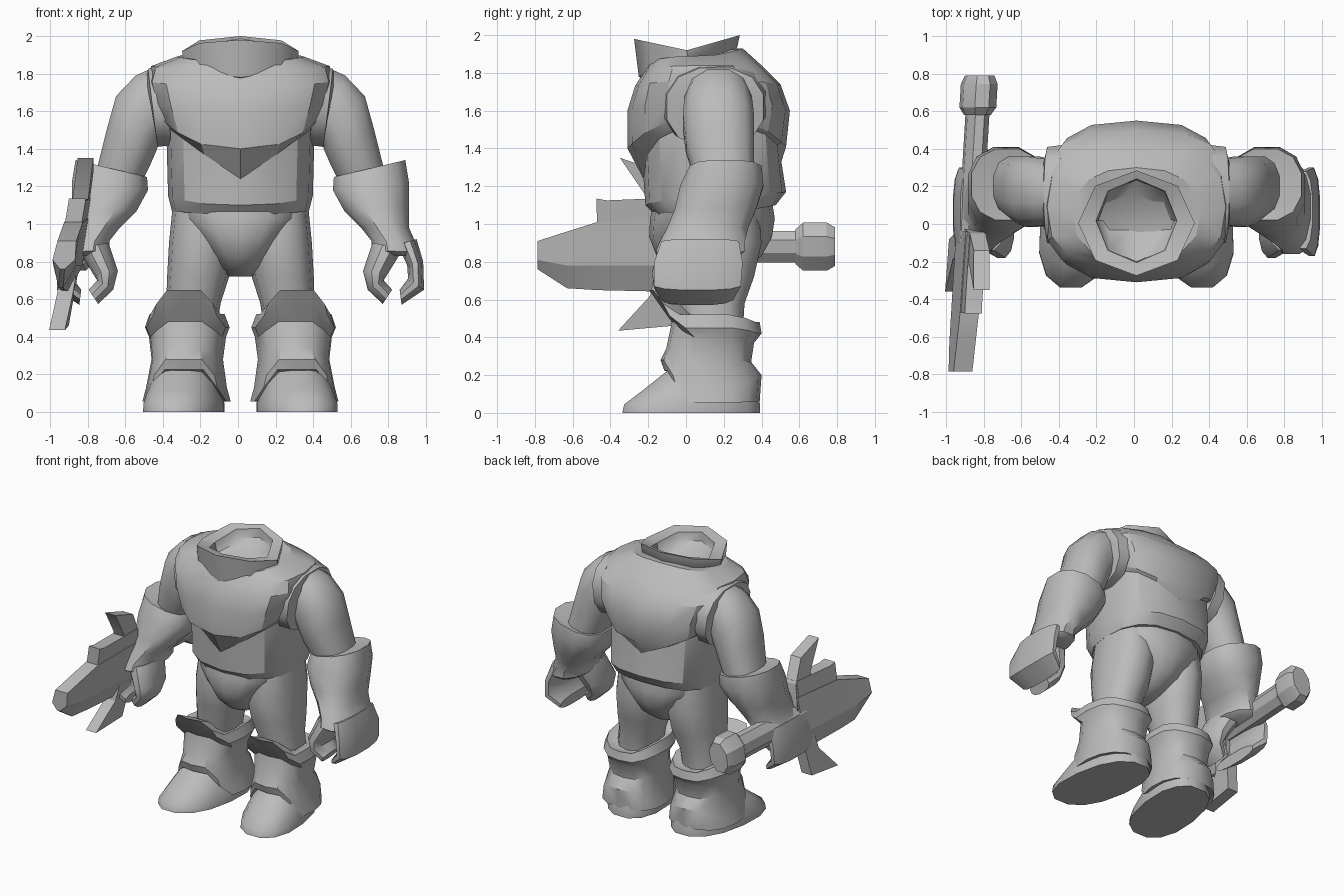
import bpy, bmesh, math
from mathutils import Vector

CX = 0.013  # body centre line
grey = bpy.data.materials.new("stone_grey")
grey.diffuse_color = (0.5, 0.5, 0.5, 1)


def finish(name, bm, angle=38):
    """Fix normals, smooth soft edges, keep hard ones, add to the scene."""
    bmesh.ops.recalc_face_normals(bm, faces=bm.faces)
    for f in bm.faces:
        f.smooth = True
    for e in bm.edges:
        e.smooth = len(e.link_faces) == 2 and e.calc_face_angle() < math.radians(angle)
    me = bpy.data.meshes.new(name)
    bm.to_mesh(me)
    bm.free()
    me.materials.append(grey)
    ob = bpy.data.objects.new(name, me)
    bpy.context.collection.objects.link(ob)
    return ob


def loft(name, rings, angle=38, cap_end=True):
    """Skin a list of equal point rings and cap the ends."""
    bm = bmesh.new()
    vs = [[bm.verts.new(p) for p in r] for r in rings]
    n = len(vs[0])
    for a, b in zip(vs, vs[1:]):
        for i in range(n):
            j = (i + 1) % n
            bm.faces.new((a[i], a[j], b[j], b[i]))
    bm.faces.new(vs[0])
    if cap_end:
        bm.faces.new(vs[-1])
    return finish(name, bm, angle)


def spow(v, p):
    return math.copysign(abs(v) ** p, v)


# Ways a ring's height blends from its sides to its front and back
BLEND = {
    "round": lambda c, s: s * s,
    "vee": lambda c, s: 1 - c ** 0.8,
    "tilt": lambda c, s: s,
    "plateau": lambda c, s: min(1, max(0, (s - 0.55) / 0.36)),
}


def level(zf, zs, zb, hw, yf, yb, cx=0.0, n=16, p=0.85, k="round", side=1, shear=0.0):
    """Near-horizontal ring whose height differs at front, sides and back."""
    pts = []
    for i in range(n):
        t = 2 * math.pi * i / n
        c, s = math.cos(t), math.sin(t)
        y = (yf + yb) / 2 + (yb - yf) / 2 * spow(s, p)
        z = zs + ((zf if s < 0 else zb) - zs) * BLEND[k](abs(c), abs(s))
        pts.append((CX + side * (cx + hw * spow(c, p) - shear * y), y, z))
    return pts


def limb(inner, outer, y0, y1, side, n=12):
    """Tilted limb ring between an inner and an outer (x, z) point."""
    a, b = Vector(inner), Vector(outer)
    m, h = (a + b) / 2, (b - a) / 2
    pts = []
    for i in range(n):
        t = 2 * math.pi * (i + 0.5) / n
        q = m + h * spow(math.cos(t), 0.85) * 1.03
        y = (y0 + y1) / 2 + (y1 - y0) / 2 * spow(math.sin(t), 0.85) * 1.03
        pts.append((CX + side * (q.x - CX), y, q.y))
    return pts


# Torso with turned-under hem and pointed breastplate step
loft("torso", [level(*r[:6], p=r[6], k=r[7]) for r in (
    (1.06, 1.08, 1.10, 0.33, -0.14, 0.43, 0.75, "round"),
    (1.05, 1.07, 1.10, 0.365, -0.165, 0.475, 0.75, "round"),
    (1.10, 1.15, 1.17, 0.385, -0.215, 0.53, 0.75, "round"),
    (1.24, 1.52, 1.33, 0.395, -0.225, 0.505, 0.75, "vee"),
    (1.40, 1.57, 1.41, 0.43, -0.31, 0.53, 0.75, "round"),
    (1.60, 1.65, 1.60, 0.47, -0.31, 0.55, 0.7, "round"),
    (1.73, 1.76, 1.74, 0.495, -0.27, 0.50, 0.65, "round"),
    (1.81, 1.84, 1.84, 0.475, -0.22, 0.40, 0.7, "round"),
    (1.86, 1.89, 1.93, 0.34, -0.2, 0.30, 0.85, "round"),
    (1.86, 1.88, 1.93, 0.265, -0.21, 0.255, 1.0, "round"))], 27, cap_end=False)

# Open neck collar with a creased hollow
loft("collar", [level(*r, n=8, p=1, k="tilt") for r in (
    (1.76, 1.84, 1.88, 0.27, -0.21, 0.23),
    (1.78, 1.87, 1.93, 0.305, -0.25, 0.27),
    (1.98, 1.92, 2.0, 0.31, -0.275, 0.285),
    (1.965, 1.91, 1.985, 0.215, -0.205, 0.24),
    (1.90, 1.86, 1.92, 0.205, -0.20, 0.235),
    (1.78, 1.78, 1.78, 0.20, 0.015, 0.035))], 46)

# Pelvis
loft("pelvis", [level(*r) for r in (
    (1.12, 1.12, 1.15, 0.36, -0.17, 0.45),
    (1.03, 1.03, 1.03, 0.335, -0.19, 0.47),
    (0.93, 0.95, 0.93, 0.255, -0.195, 0.455),
    (0.83, 0.85, 0.83, 0.175, -0.155, 0.40),
    (0.76, 0.77, 0.76, 0.115, -0.08, 0.30),
    (0.72, 0.72, 0.72, 0.06, 0.0, 0.2))], 45)

for side, tag in ((-1, "right"), (1, "left")):
    # Thigh
    loft(tag + "_thigh", [level(z, z, z, hw, yf, yb, cx, n=12, side=side) for z, hw, yf, yb, cx in (
        (1.10, 0.15, -0.08, 0.38, 0.21),
        (0.90, 0.17, -0.11, 0.40, 0.21),
        (0.72, 0.165, -0.08, 0.36, 0.225),
        (0.58, 0.145, -0.04, 0.31, 0.25),
        (0.42, 0.14, -0.02, 0.30, 0.27))], 50)

    # Boot shaft with raised knee guard and flared ankle cuff
    loft(tag + "_boot", [level(*r, k="plateau", side=side, shear=0.06) for r in (
        (0.59, 0.50, 0.46, 0.14, -0.06, 0.31, 0.285),
        (0.65, 0.52, 0.48, 0.20, -0.195, 0.39, 0.29),
        (0.60, 0.45, 0.42, 0.225, -0.16, 0.40, 0.29),
        (0.48, 0.40, 0.37, 0.205, -0.075, 0.36, 0.29),
        (0.34, 0.28, 0.27, 0.19, -0.105, 0.345, 0.29),
        (0.28, 0.13, 0.20, 0.215, -0.135, 0.40, 0.295),
        (0.225, 0.055, 0.06, 0.235, -0.115, 0.39, 0.295),
        (0.20, 0.07, 0.07, 0.19, -0.05, 0.35, 0.295))], 33)

    # Foot
    loft(tag + "_foot", [level(z, z, z, hw, yf, yb, 0.305, n=14, side=side, shear=0.13) for z, hw, yf, yb in (
        (0.0, 0.21, -0.345, 0.40),
        (0.045, 0.21, -0.335, 0.40),
        (0.12, 0.19, -0.235, 0.38),
        (0.21, 0.16, -0.12, 0.35),
        (0.26, 0.12, -0.05, 0.30))], 50)

    # Arm hole rim, upper arm, forearm guard, fingers and thumb
    for part, rings in (
        ("armhole_rim", (
            ((0.38, 1.42), (0.42, 1.85), -0.12, 0.42),
            ((0.455, 1.41), (0.505, 1.825), -0.10, 0.41),
            ((0.46, 1.46), (0.515, 1.77), -0.03, 0.37))),
        ("upper_arm", (
            ((0.40, 1.46), (0.46, 1.84), 0.0, 0.34),
            ((0.45, 1.42), (0.57, 1.79), -0.01, 0.35),
            ((0.46, 1.39), (0.675, 1.68), -0.015, 0.36),
            ((0.495, 1.31), (0.725, 1.50), 0.0, 0.36),
            ((0.55, 1.20), (0.78, 1.28), 0.05, 0.36))),
        ("forearm", (
            ((0.58, 1.25), (0.80, 1.31), 0.08, 0.34),
            ((0.51, 1.25), (0.89, 1.34), 0.02, 0.40),
            ((0.505, 1.18), (0.91, 1.22), -0.03, 0.41),
            ((0.565, 1.07), (0.91, 1.08), -0.06, 0.37),
            ((0.655, 0.98), (0.91, 0.98), -0.10, 0.33),
            ((0.71, 0.91), (0.945, 0.90), -0.14, 0.31),
            ((0.71, 0.86), (0.97, 0.85), -0.16, 0.31),
            ((0.75, 0.83), (0.95, 0.83), -0.12, 0.28))),
        ("fingers", (
            ((0.85, 0.89), (0.95, 0.92), -0.13, 0.28),
            ((0.90, 0.78), (0.985, 0.80), -0.17, 0.30),
            ((0.905, 0.71), (0.99, 0.65), -0.17, 0.29),
            ((0.86, 0.65), (0.87, 0.57), -0.13, 0.25))),
        ("thumb", (
            ((0.715, 0.90), (0.88, 0.87), -0.14, 0.18),
            ((0.665, 0.75), (0.80, 0.74), -0.18, 0.12),
            ((0.69, 0.65), (0.775, 0.70), -0.17, 0.08),
            ((0.77, 0.575), (0.82, 0.65), -0.14, 0.04))),
    ):
        loft(f"{tag}_{part}", [limb(*r, side) for r in rings], 42)


# Sword, sheared so that it leans in the right hand
def lean(t, y, z):
    return (-0.868 + 0.06 * y + 0.165 * (z - 0.88) + t, y, z)


def plate(name, outline, half):
    """Slab from a (y, z) outline."""
    loft(name, [[lean(t, y, z) for y, z in outline] for t in (-half, half)], 20)


def round_bar(name, rings, n=8):
    loft(name, [[lean(r * 0.7 * math.cos(a), y, 0.88 + r * math.sin(a))
                 for a in (2 * math.pi * (i + 0.5) / n for i in range(n))]
                for y, r in rings], 25)


round_bar("sword_handle", ((-0.1, 0.09), (0.62, 0.09)))
round_bar("sword_pommel", ((0.58, 0.10), (0.62, 0.138), (0.745, 0.138), (0.79, 0.11)))

# Blade: thick spine, bevelled lower edge
loft("sword_blade", [[lean(-0.05, y, top), lean(0.05, y, top), lean(0.06, y, mid),
                      lean(0.012, y, low), lean(-0.012, y, low), lean(-0.06, y, mid)]
                     for y, top, mid, low in (
    (-0.04, 1.03, 0.78, 0.64), (-0.47, 1.01, 0.78, 0.65),
    (-0.63, 0.96, 0.78, 0.66), (-0.785, 0.91, 0.81, 0.76))], 15)
plate("blade_spine_block", [(-0.47, 0.98), (-0.475, 1.135), (-0.42, 1.125), (-0.06, 1.14), (-0.06, 0.98)], 0.045)

# Crossguard with forward-swept points
plate("sword_guard", [(-0.35, 1.35), (-0.14, 1.28), (-0.05, 1.12), (-0.02, 0.88),
                      (-0.05, 0.65), (-0.08, 0.46), (-0.36, 0.435), (-0.19, 0.62),
                      (-0.14, 0.88), (-0.22, 1.16)], 0.042)
